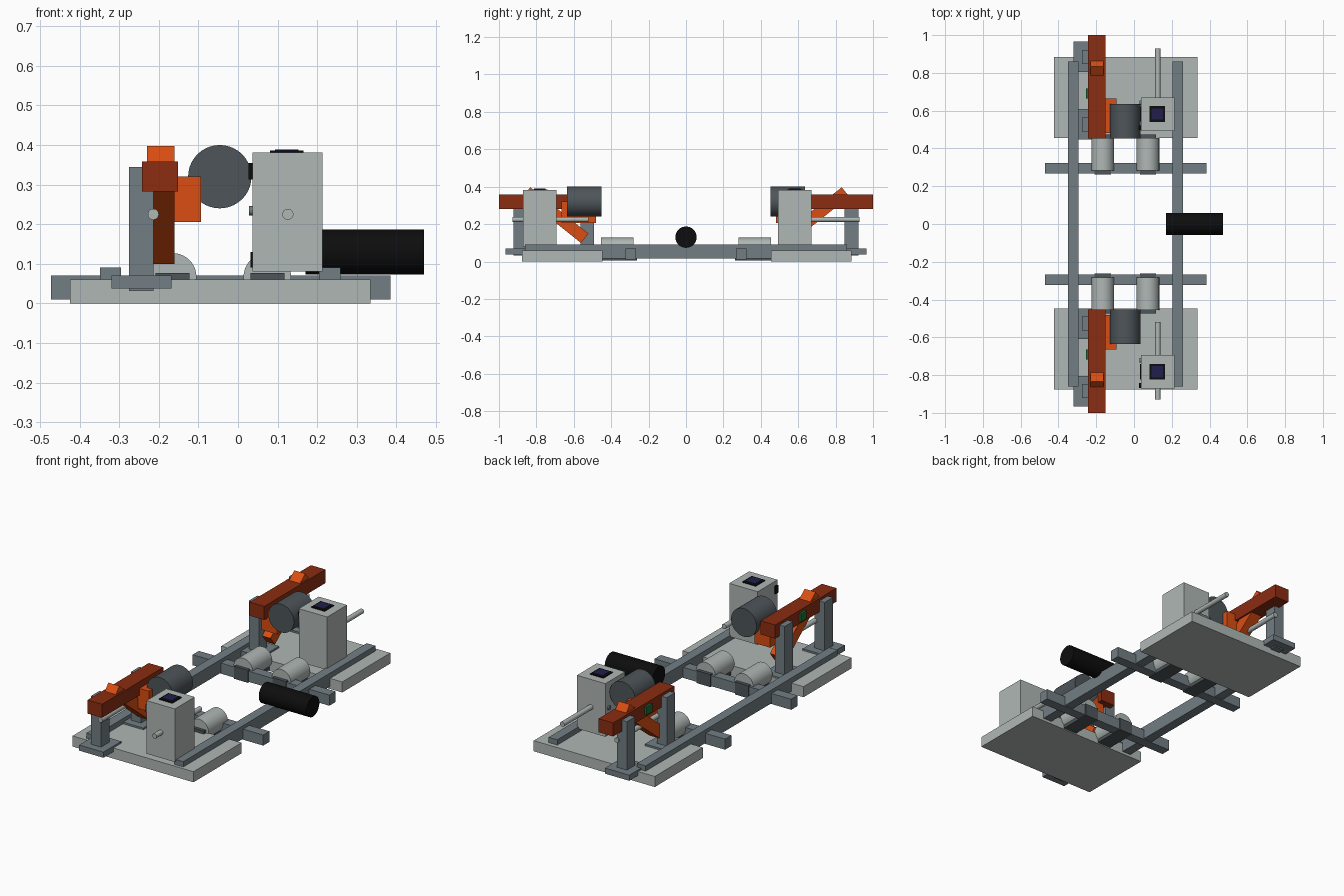
import bpy, bmesh, math
from mathutils import Matrix, Vector

cube = bpy.data.objects.get("Cube")
if cube:
    bpy.data.objects.remove(cube, do_unlink=True)


def material(name, rgb):
    m = bpy.data.materials.new(name)
    m.use_nodes = True
    m.diffuse_color = (*rgb, 1)
    bsdf = next(n for n in m.node_tree.nodes if n.type == 'BSDF_PRINCIPLED')
    bsdf.inputs["Base Color"].default_value = (*rgb, 1)
    bsdf.inputs["Roughness"].default_value = 0.6
    return m


LIGHT = material("light_grey", (0.43, 0.475, 0.46))
STEEL = material("slate_grey", (0.17, 0.21, 0.23))
DARK = material("dark_grey", (0.075, 0.09, 0.1))
RUST = material("rust_red", (0.26, 0.026, 0.006))
ORANGE = material("orange", (0.7, 0.075, 0.006))
BLACK = material("black", (0.004, 0.004, 0.004))
NAVY = material("navy", (0.015, 0.013, 0.07))
GREEN = material("green", (0.01, 0.16, 0.035))


def finish(name, bm, mat, matrix, smooth=False):
    mesh = bpy.data.meshes.new(name)
    bm.to_mesh(mesh)
    bm.free()
    mesh.materials.append(mat)
    if smooth:
        for p in mesh.polygons:
            p.use_smooth = True
        mesh.set_sharp_from_angle(angle=math.radians(40))
    ob = bpy.data.objects.new(name, mesh)
    ob.matrix_world = matrix
    bpy.context.collection.objects.link(ob)
    return ob


def box(name, mat, xs, ys, zs, tilt=0.0):
    """Box spanning the given x, y and z ranges, tilted about x."""
    spans = [sorted(s) for s in (xs, ys, zs)]
    size = [b - a for a, b in spans]
    centre = Vector([(a + b) / 2 for a, b in spans])
    bm = bmesh.new()
    bmesh.ops.create_cube(bm, size=1)
    bmesh.ops.scale(bm, vec=size, verts=bm.verts)
    return finish(name, bm, mat, Matrix.Translation(centre) @ Matrix.Rotation(tilt, 4, 'X'))


def rod(name, mat, start, end, radius, sides=40):
    """Capped cylinder between two points."""
    start, end = Vector(start), Vector(end)
    axis = end - start
    bm = bmesh.new()
    bmesh.ops.create_cone(bm, cap_ends=True, segments=sides, radius1=radius,
                          radius2=radius, depth=axis.length)
    turn = axis.to_track_quat('Z', 'Y').to_matrix().to_4x4()
    return finish(name, bm, mat, Matrix.Translation((start + end) / 2) @ turn, True)


# Long side rails of the frame
for side, x in (("right", -0.322), ("left", 0.232)):
    box(side + "_rail", STEEL, (x - 0.027, x + 0.027), (-0.86, 0.86), (0.015, 0.09))

# Tank slung across the left rail
rod("tank", BLACK, (0.17, 0, 0.13), (0.47, 0, 0.13), 0.057)

# Stations at both ends; s mirrors along y
for end, s, plate_y, cab_y in (("front", -1, -0.662, -0.782), ("back", 1, 0.67, 0.582)):
    def mirrored(a, b):
        return (s * a, s * b)

    # Base plate and cross beam
    box(end + "_base_plate", LIGHT, (-0.424, 0.335), (plate_y - 0.215, plate_y + 0.215), (0, 0.06))
    box(end + "_cross_beam", STEEL, (-0.472, 0.385), mirrored(0.268, 0.324), (0.01, 0.07))

    # Pair of motors on square cradles
    for n, x in (("right", -0.165), ("left", 0.074)):
        rod(f"{end}_{n}_motor", LIGHT, (x, s * 0.282, 0.067), (x, s * 0.455, 0.067), 0.06)
        box(f"{end}_{n}_motor_cradle", DARK, (x - 0.043, x + 0.043),
            mirrored(0.263, 0.473), (0.006, 0.077))

    # Support posts with feet
    for n, y in (("inner", 0.528), ("outer", 0.885)):
        box(f"{end}_{n}_foot", STEEL, (-0.32, -0.168), mirrored(y - 0.08, y + 0.08), (0.038, 0.07))
        box(f"{end}_{n}_post", STEEL, (-0.275, -0.213), mirrored(y - 0.037, y + 0.037), (0.031, 0.344))

    # Arm beam, slanted lever, gear block and indicator
    box(end + "_arm_beam", RUST, (-0.243, -0.152), mirrored(0.452, 1.0), (0.282, 0.359))
    box(end + "_lever", ORANGE, (-0.23, -0.161), mirrored(0.498, 0.896), (0.216, 0.28),
        tilt=s * math.radians(38.5))
    box(end + "_gear_block", ORANGE, (-0.19, -0.093), mirrored(0.482, 0.665), (0.205, 0.321))
    box(end + "_indicator", GREEN, (-0.255, -0.243), mirrored(0.665, 0.717), (0.298, 0.343))

    # Drum and the two long shafts
    rod(end + "_drum", DARK, (-0.046, s * 0.452, 0.32), (-0.046, s * 0.635, 0.32), 0.08)
    for n, x in (("right", -0.214), ("left", 0.126)):
        rod(f"{end}_{n}_shaft", LIGHT, (x, s * 0.52, 0.225), (x, s * 0.928, 0.225), 0.014, 20)

    # Control cabinet with screen on top and fittings on its right face
    box(end + "_cabinet", LIGHT, (0.036, 0.214), (cab_y - 0.089, cab_y + 0.089), (0.08, 0.381))
    for n, mat, r, top in (("screen_frame", BLACK, 0.042, 0.386), ("screen", NAVY, 0.03, 0.389)):
        box(f"{end}_{n}", mat, (0.123 - r, 0.123 + r), (cab_y - r, cab_y + r), (0.38, top))
    box(end + "_switch", BLACK, (0.027, 0.037), (cab_y - 0.085, cab_y - 0.06), (0.313, 0.355))
    box(end + "_vent", BLACK, (0.031, 0.037), (cab_y - 0.04, cab_y + 0.04), (0.09, 0.13))
    rod(end + "_knob", STEEL, (0.028, cab_y + 0.06, 0.234), (0.037, cab_y + 0.06, 0.234), 0.012, 16)
